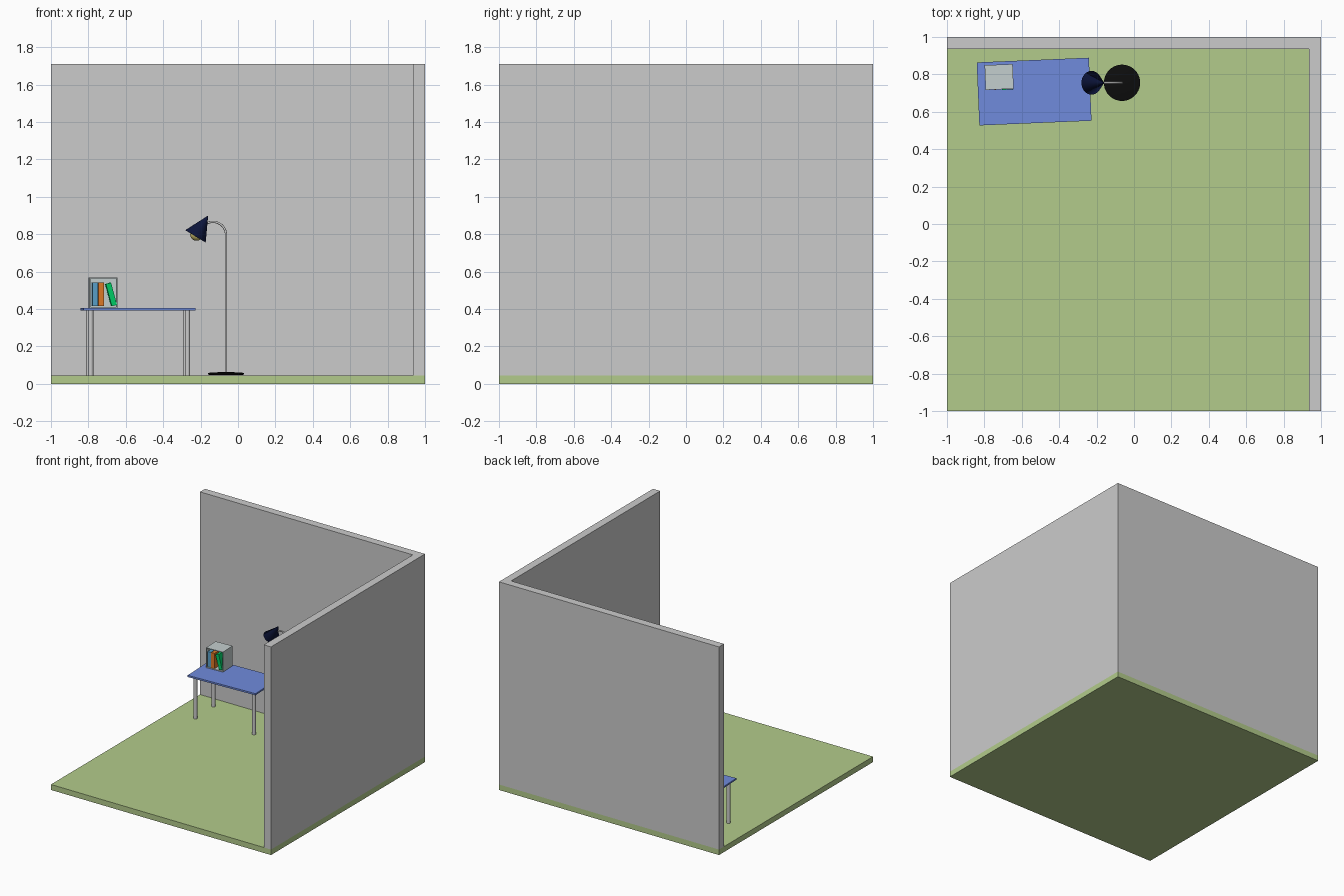
import bpy, bmesh, math
from mathutils import Vector, Matrix

if "Cube" in bpy.data.objects:
    bpy.data.objects.remove(bpy.data.objects["Cube"])

TURN = math.radians(2.4)
FLOOR = 0.045
TABLE = Vector((-0.534, 0.708, 0))


def paint(ob, color):
    if color:
        m = bpy.data.materials.new(ob.name + "_paint")
        m.diffuse_color = (*color, 1)
        m.use_nodes = True
        m.node_tree.nodes["Principled BSDF"].inputs["Base Color"].default_value = m.diffuse_color
        ob.data.materials.append(m)


def make(name, bm, color=None):
    bmesh.ops.recalc_face_normals(bm, faces=bm.faces)
    me = bpy.data.meshes.new(name)
    bm.to_mesh(me)
    bm.free()
    ob = bpy.data.objects.new(name, me)
    bpy.context.collection.objects.link(ob)
    paint(ob, color)
    return ob


def smooth(ob):
    bpy.ops.object.select_all(action='DESELECT')
    ob.select_set(True)
    bpy.context.view_layer.objects.active = ob
    bpy.ops.object.shade_smooth_by_angle(angle=math.radians(40))


def box(name, center, size, color=None, rot=(0, 0, 0), open_front=False):
    bm = bmesh.new()
    bmesh.ops.create_cube(bm, size=1, matrix=Matrix.Diagonal((*size, 1)))
    if open_front:
        front = min(bm.faces, key=lambda f: f.calc_center_median().y)
        bmesh.ops.delete(bm, geom=[front], context='FACES_ONLY')
    ob = make(name, bm, color)
    ob.location = center
    ob.rotation_euler = rot
    return ob


def cone(name, center, r1, r2, depth, color=None, sides=32, caps=True):
    bm = bmesh.new()
    bmesh.ops.create_cone(bm, cap_ends=caps, segments=sides, radius1=r1, radius2=r2, depth=depth)
    ob = make(name, bm, color)
    ob.location = center
    smooth(ob)
    return ob


# Room: floor slab and L-shaped wall
box("floor", (0, 0, FLOOR / 2), (2, 2, FLOOR), (0.45, 0.6, 0.26))
bm = bmesh.new()
outline = [(1, -1), (1, 1), (-1, 1), (-1, 0.935), (0.935, 0.935), (0.935, -1)]
face = bm.faces.new([bm.verts.new((x, y, FLOOR)) for x, y in outline])
wall = bmesh.ops.extrude_face_region(bm, geom=[face])
bmesh.ops.translate(bm, vec=(0, 0, 1.71 - FLOOR),
                    verts=[v for v in wall["geom"] if isinstance(v, bmesh.types.BMVert)])
make("corner_walls", bm)

# Table: slightly turned top on four round legs
box("table_top", TABLE + Vector((0, 0, 0.398)), (0.6, 0.337, 0.014),
    (0.16, 0.26, 0.72), (0, 0, TURN))
spin = Matrix.Rotation(TURN, 3, 'Z')
for sx in (-1, 1):
    for sy in (-1, 1):
        p = TABLE + spin @ Vector((sx * 0.259, sy * 0.125, (FLOOR + 0.392) / 2))
        cone(f"table_leg_{'left' if sx < 0 else 'right'}_{'front' if sy < 0 else 'back'}",
             p, 0.014, 0.014, 0.392 - FLOOR)

# Open-fronted book box
case = box("book_box", (-0.721, 0.786, 0.487), (0.15, 0.132, 0.164),
           (0.55, 0.62, 0.62), (0, 0, TURN), open_front=True)
shell = case.modifiers.new("thickness", 'SOLIDIFY')
shell.thickness = 0.008

# Books, the last one leaning
book_y = 0.772
box("blue_book", (-0.766, book_y, 0.478), (0.03, 0.108, 0.126), (0.1, 0.35, 0.58), (0, 0, TURN))
box("orange_book", (-0.733, book_y, 0.478), (0.03, 0.108, 0.126), (0.72, 0.19, 0.02), (0, 0, TURN))
box("green_book", (-0.679, book_y, 0.478), (0.029, 0.108, 0.123), (0.0, 0.6, 0.13),
    (0, -math.radians(15), TURN))

# Lamp foot: lathed low dome
LX, LY = -0.064, 0.755
bm = bmesh.new()
prof = [(0, 0.048), (0.085, 0.048), (0.097, 0.053), (0.097, 0.058), (0.085, 0.062), (0, 0.066)]
vs = [bm.verts.new((r, 0, z)) for r, z in prof]
es = [bm.edges.new(pair) for pair in zip(vs, vs[1:])]
bmesh.ops.spin(bm, geom=vs + es, cent=(0, 0, 0), axis=(0, 0, 1), angle=math.tau, steps=40)
bmesh.ops.remove_doubles(bm, verts=bm.verts, dist=1e-5)
foot = make("lamp_foot", bm, (0.004, 0.004, 0.004))
foot.location = (LX, LY, -0.002)
smooth(foot)

# Lamp pole: straight tube with a hooked top
R = 0.07
path = [(LX, 0.06)]
for i in range(13):
    a = math.radians(115) * i / 12
    path.append((LX - R + R * math.cos(a), 0.796 + R * math.sin(a)))
path.append((-0.195, 0.848))
cu = bpy.data.curves.new("lamp_pole", 'CURVE')
cu.dimensions = '3D'
cu.bevel_depth = 0.006
cu.bevel_resolution = 3
cu.use_fill_caps = True
sp = cu.splines.new('POLY')
sp.points.add(len(path) - 1)
for pt, (x, z) in zip(sp.points, path):
    pt.co = (x, LY, z, 1)
bpy.context.collection.objects.link(bpy.data.objects.new("lamp_pole", cu))

# Lamp shade: open tilted cone, with a bulb at its mouth
apex, mouth = Vector((-0.160, LY, 0.899)), Vector((-0.227, LY, 0.789))
axis = apex - mouth
shade = cone("lamp_shade", (apex + mouth) / 2, 0.0635, 0.0005, axis.length,
             (0.005, 0.01, 0.06), caps=False)
shade.rotation_euler = axis.to_track_quat('Z', 'Y').to_euler()
shade.modifiers.new("thickness", 'SOLIDIFY').thickness = 0.002

bm = bmesh.new()
bmesh.ops.create_uvsphere(bm, u_segments=24, v_segments=12, radius=0.034)
bulb = make("lamp_bulb", bm, (0.6, 0.52, 0.15))
bulb.location = (-0.222, LY, 0.799)
smooth(bulb)
